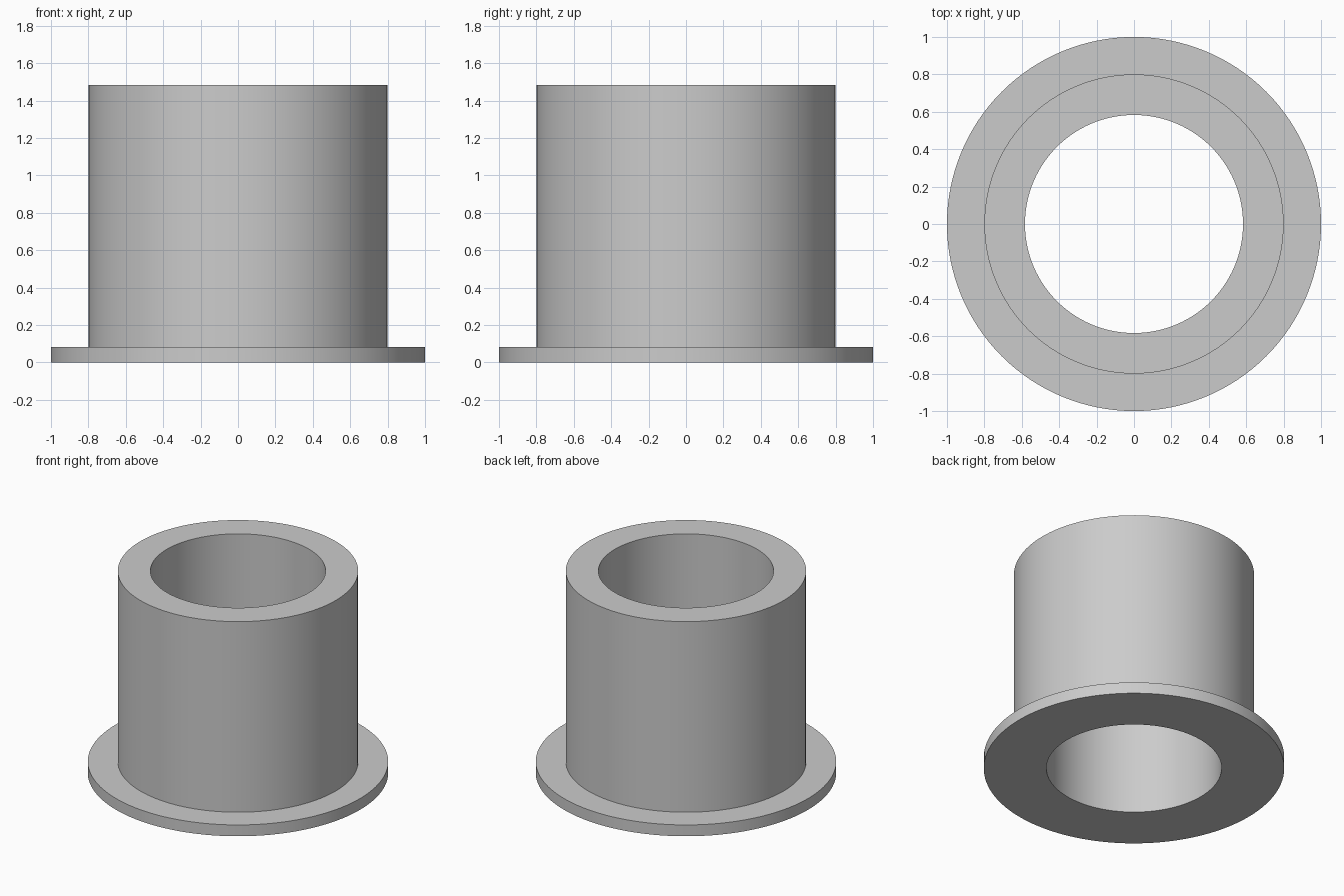
import bpy
import bmesh
import math

cube = bpy.data.objects.get("Cube")
if cube:
    bpy.data.objects.remove(cube, do_unlink=True)

SEGMENTS = 128
BORE, BODY, FLANGE = 0.583, 0.80, 1.0
FLANGE_TOP, HEIGHT = 0.083, 1.483

# Plain grey metal
grey = bpy.data.materials.new("light_grey")
grey.use_nodes = True
colour = (0.6, 0.6, 0.6, 1.0)
grey.diffuse_color = colour
grey.node_tree.nodes["Principled BSDF"].inputs["Base Color"].default_value = colour


def lathe(name, profile, material):
    """Revolve a closed (radius, height) profile around z."""
    bm = bmesh.new()
    rings = []
    for radius, z in profile:
        ring = []
        for i in range(SEGMENTS):
            a = math.tau * i / SEGMENTS
            ring.append(bm.verts.new((radius * math.cos(a), radius * math.sin(a), z)))
        rings.append(ring)
    for k, low in enumerate(rings):
        high = rings[(k + 1) % len(rings)]
        for i in range(SEGMENTS):
            j = (i + 1) % SEGMENTS
            bm.faces.new((low[i], low[j], high[j], high[i]))
    bmesh.ops.recalc_face_normals(bm, faces=bm.faces)
    mesh = bpy.data.meshes.new(name)
    bm.to_mesh(mesh)
    bm.free()
    mesh.materials.append(material)
    obj = bpy.data.objects.new(name, mesh)
    bpy.context.collection.objects.link(obj)
    bpy.ops.object.select_all(action="DESELECT")
    obj.select_set(True)
    bpy.context.view_layer.objects.active = obj
    bpy.ops.object.shade_smooth_by_angle(angle=math.radians(30))
    return obj


# Flanged sleeve with a straight through bore
lathe("flanged_bushing", [
    (BORE, 0), (FLANGE, 0), (FLANGE, FLANGE_TOP),
    (BODY, FLANGE_TOP), (BODY, HEIGHT), (BORE, HEIGHT),
], grey)
